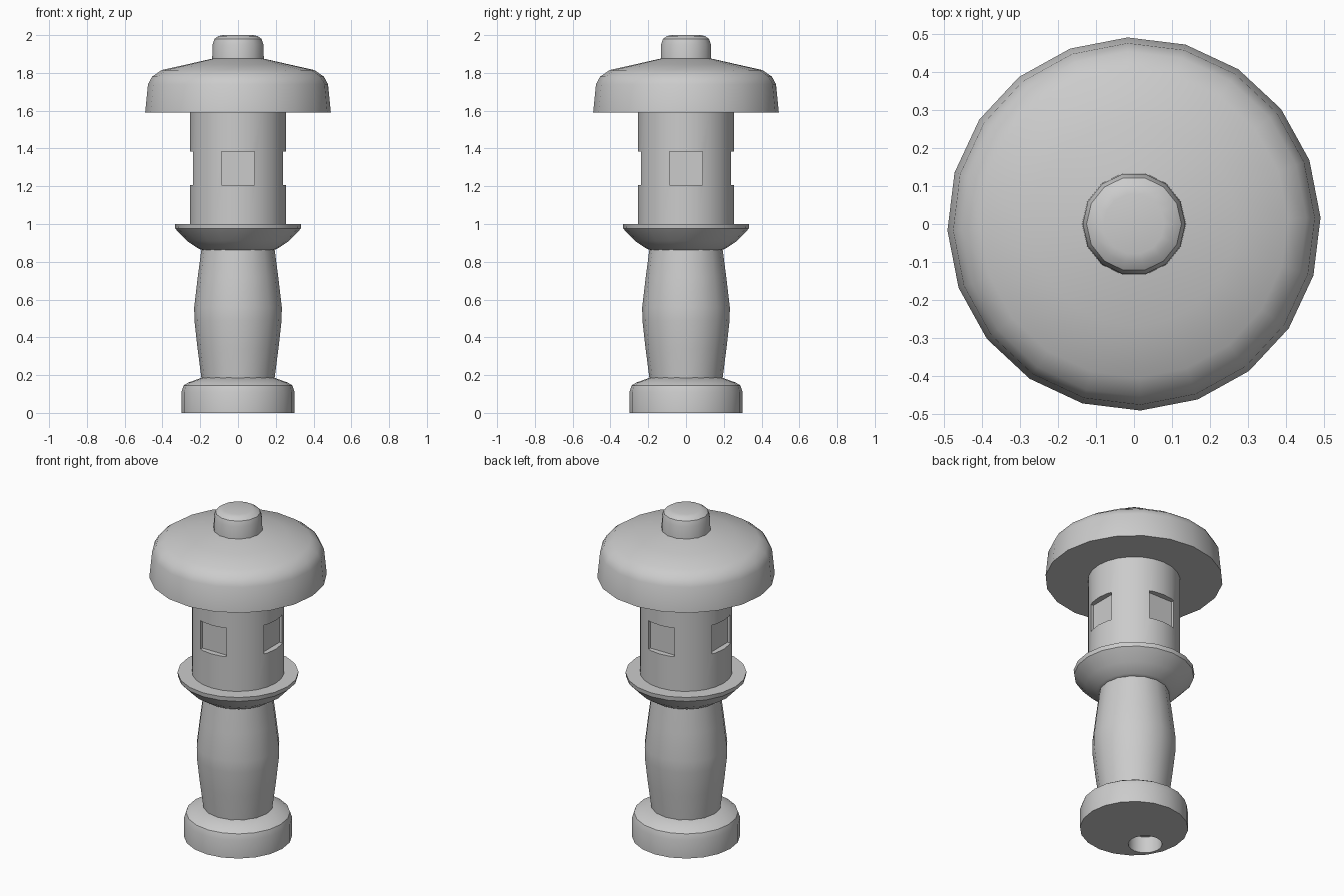
import bpy
import bmesh
import math

old = bpy.data.objects.get("Cube")
if old:
    bpy.data.objects.remove(old, do_unlink=True)

grey = bpy.data.materials.new("plain grey")
grey.use_nodes = True
colour = (0.6, 0.6, 0.6, 1)
grey.diffuse_color = colour
grey.node_tree.nodes["Principled BSDF"].inputs["Base Color"].default_value = colour


def make_object(name, bm):
    mesh = bpy.data.meshes.new(name)
    bmesh.ops.recalc_face_normals(bm, faces=bm.faces)
    bm.to_mesh(mesh)
    bm.free()
    mesh.materials.append(grey)
    obj = bpy.data.objects.new(name, mesh)
    bpy.context.collection.objects.link(obj)
    return obj


def lathe(name, profile, sides, phase=0.0):
    """Closed turned part from (radius, height) points, bottom to top."""
    bm = bmesh.new()
    rings = []
    for r, z in profile:
        angles = [phase + math.tau * i / sides for i in range(sides)]
        rings.append([bm.verts.new((r * math.cos(a), r * math.sin(a), z)) for a in angles])
    for low, high in zip(rings, rings[1:]):
        for i in range(sides):
            j = (i + 1) % sides
            bm.faces.new((low[i], low[j], high[j], high[i]))
    bm.faces.new(rings[0])
    bm.faces.new(rings[-1])
    return make_object(name, bm)


def select_only(obj):
    bpy.ops.object.select_all(action='DESELECT')
    obj.select_set(True)
    bpy.context.view_layer.objects.active = obj


def carve(target, cutter):
    cutter.hide_render = True
    mod = target.modifiers.new("carve", 'BOOLEAN')
    mod.operation = 'DIFFERENCE'
    mod.solver = 'EXACT'
    mod.object = cutter
    select_only(target)
    bpy.ops.object.modifier_apply(modifier=mod.name)
    bpy.data.objects.remove(cutter, do_unlink=True)


# Turned parts
base = lathe("base", [(0.3, 0), (0.3, 0.11), (0.288, 0.145), (0.265, 0.16), (0.19, 0.187)], 20)
handle = lathe("handle", [(0.192, 0.17), (0.214, 0.34), (0.231, 0.49), (0.232, 0.56),
                          (0.213, 0.72), (0.192, 0.88)], 16)
collar = lathe("collar", [(0.19, 0.862), (0.21, 0.87), (0.27, 0.91), (0.332, 0.975), (0.335, 1.0)], 20)
lamp_body = lathe("lamp_body", [(0.255, 0.99), (0.255, 1.6)], 24)
cap = lathe("cap", [(0.492, 1.59), (0.477, 1.74), (0.455, 1.78), (0.405, 1.815),
                    (0.27, 1.845), (0.125, 1.878)], 20, math.radians(92))
knob = lathe("knob", [(0.137, 1.86), (0.135, 1.95), (0.125, 1.98), (0.105, 1.994), (0.08, 2.0)], 14)

# Four square window recesses in the lamp body
for k in range(4):
    a = k * math.pi / 2
    bm = bmesh.new()
    bmesh.ops.create_cube(bm, size=1)
    for v in bm.verts:
        v.co.x = 0.32 + v.co.x * 0.2
        v.co.y *= 0.175
        v.co.z = 1.295 + v.co.z * 0.175
    cutter = make_object("window_cutter", bm)
    cutter.rotation_euler.z = a
    carve(lamp_body, cutter)

# Round socket under the base, near the rim
socket = lathe("socket_cutter", [(0.094, -0.05), (0.094, 0.1)], 20)
socket.location = (-0.16, -0.095, 0)
carve(base, socket)

# Smooth shading with crisp rims
for part in (base, handle, collar, lamp_body, cap, knob):
    select_only(part)
    bpy.ops.object.shade_smooth_by_angle(angle=math.radians(32))
